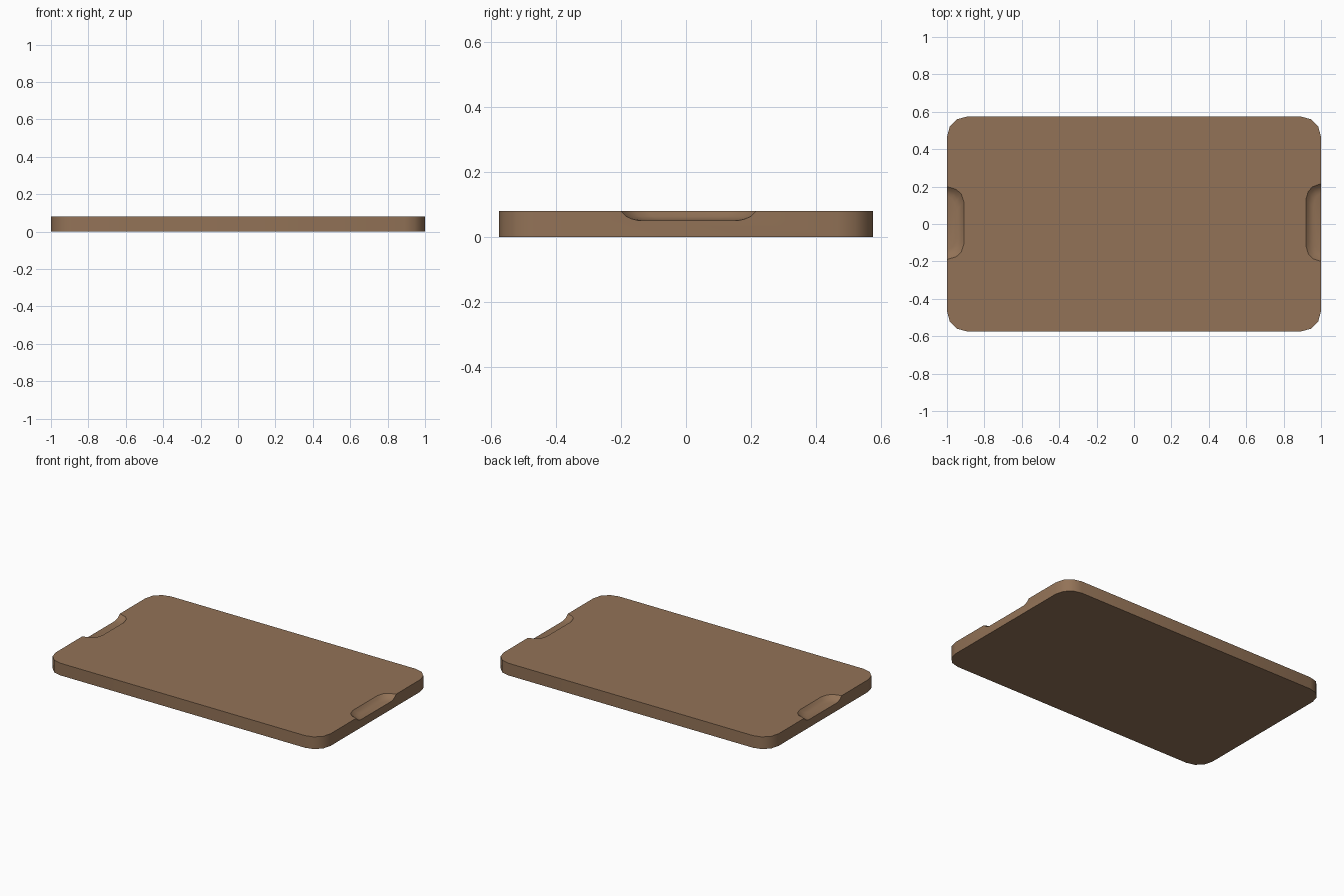
import bpy, math

cube = bpy.data.objects.get("Cube")
if cube:
    bpy.data.objects.remove(cube, do_unlink=True)

HALF_X, HALF_Y, HEIGHT, RADIUS = 1.0, 0.575, 0.08, 0.11

wood = bpy.data.materials.new("brown wood")
wood.use_nodes = True
color = (0.29, 0.17, 0.095, 1)
wood.diffuse_color = color
wood.node_tree.nodes["Principled BSDF"].inputs["Base Color"].default_value = color


def loft(name, rings):
    """Closed solid skinned through rings of equal length, from bottom to top."""
    n = len(rings[0])
    verts = [p for ring in rings for p in ring]
    faces = [tuple(reversed(range(n))), tuple(range(len(verts) - n, len(verts)))]
    for r in range(len(rings) - 1):
        for i in range(n):
            j = (i + 1) % n
            faces.append((r * n + i, r * n + j, r * n + n + j, r * n + n + i))
    mesh = bpy.data.meshes.new(name)
    mesh.from_pydata(verts, [], faces)
    mesh.materials.append(wood)
    obj = bpy.data.objects.new(name, mesh)
    bpy.context.collection.objects.link(obj)
    return obj


# Board: rounded rectangle, three segments per corner
outline = []
for corner, (sx, sy) in enumerate([(1, 1), (-1, 1), (-1, -1), (1, -1)]):
    for k in range(4):
        a = math.radians(90 * corner + 30 * k)
        outline.append((sx * (HALF_X - RADIUS) + RADIUS * math.cos(a),
                        sy * (HALF_Y - RADIUS) + RADIUS * math.sin(a)))
board = loft("board", [[(x, y, z) for x, y in outline] for z in (0, HEIGHT)])


# Grip scoops: rim outline shrinks towards the floor
def scoop(name, side, depth, y_low, y_high):
    rings = []
    for z, inset in [(0.052, 0.05), (0.056, 0.033), (0.064, 0.016), (0.08, 0), (0.1, -0.01)]:
        lo, hi, d = y_low + inset, y_high - inset, depth - inset * 0.8
        pts = [(-0.1, lo), (-0.1, hi), (0, hi), (d * 0.55, hi - 0.015), (d * 0.85, hi - 0.04),
               (d, hi - 0.08), (d, lo + 0.08), (d * 0.85, lo + 0.04), (d * 0.55, lo + 0.015), (0, lo)]
        ring = [(side * (HALF_X - x), y, z) for x, y in pts]
        rings.append(ring if side > 0 else ring[::-1])
    return loft(name, rings)


for cutter in (scoop("left_grip_cutter", 1, 0.08, -0.2, 0.215),
               scoop("right_grip_cutter", -1, 0.09, -0.19, 0.2)):
    # Outward normals keep the cut clean
    bpy.context.view_layer.objects.active = cutter
    bpy.ops.object.select_all(action="DESELECT")
    cutter.select_set(True)
    bpy.ops.object.mode_set(mode="EDIT")
    bpy.ops.mesh.select_all(action="SELECT")
    bpy.ops.mesh.normals_make_consistent(inside=False)
    bpy.ops.object.mode_set(mode="OBJECT")
    cut = board.modifiers.new("grip", "BOOLEAN")
    cut.operation, cut.solver, cut.object = "DIFFERENCE", "EXACT", cutter
    bpy.context.view_layer.objects.active = board
    bpy.ops.object.modifier_apply(modifier=cut.name)
    bpy.data.objects.remove(cutter, do_unlink=True)

# Smooth rounded corners and scoops, crisp rims
bpy.ops.object.select_all(action="DESELECT")
board.select_set(True)
bpy.context.view_layer.objects.active = board
bpy.ops.object.shade_smooth_by_angle(angle=math.radians(35))
